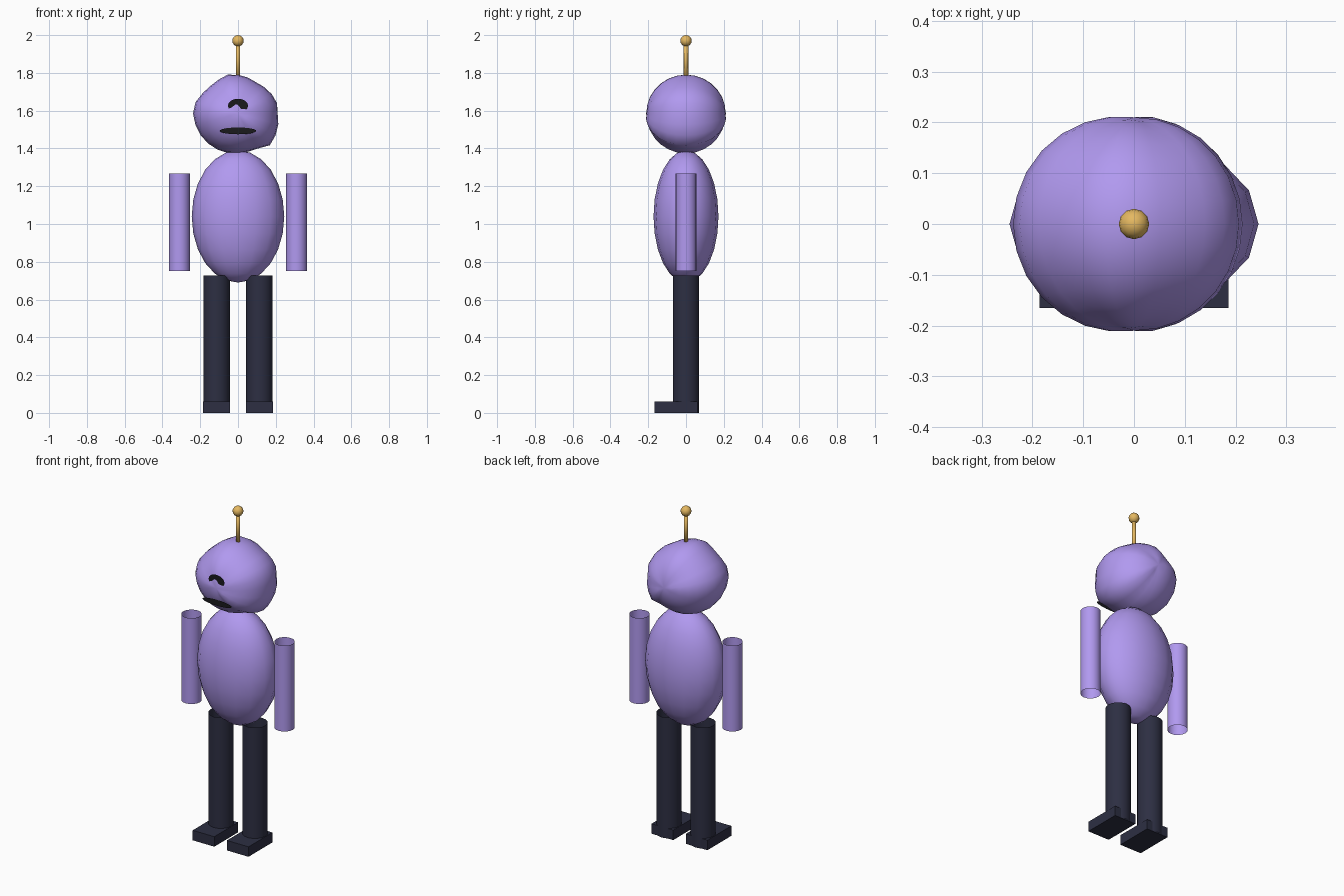
import bpy, bmesh, math
from mathutils import Vector, Matrix

if "Cube" in bpy.data.objects:
    bpy.data.objects.remove(bpy.data.objects["Cube"])


def material(name, rgb):
    m = bpy.data.materials.new(name)
    m.diffuse_color = (*rgb, 1)
    m.use_nodes = True
    m.node_tree.nodes["Principled BSDF"].inputs["Base Color"].default_value = m.diffuse_color
    return m


PURPLE = material("purple", (0.44, 0.32, 0.87))
NAVY = material("navy", (0.026, 0.028, 0.055))
GOLD = material("gold", (0.78, 0.48, 0.12))
BLACK = material("black", (0.01, 0.01, 0.012))


def finish(name, bm, mat, loc=(0, 0, 0), smooth=True):
    bmesh.ops.recalc_face_normals(bm, faces=bm.faces)
    me = bpy.data.meshes.new(name)
    for f in bm.faces:
        f.smooth = smooth
    bm.to_mesh(me)
    bm.free()
    ob = bpy.data.objects.new(name, me)
    ob.location = loc
    me.materials.append(mat)
    bpy.context.collection.objects.link(ob)
    return ob


def ellipsoid(name, loc, radii, mat, seg=16, rings=12):
    bm = bmesh.new()
    bmesh.ops.create_uvsphere(bm, u_segments=seg, v_segments=rings, radius=1,
                              matrix=Matrix.Diagonal((*radii, 1)))
    return finish(name, bm, mat, loc)


def tube(name, x, z0, z1, r, mat, caps=False, seg=16):
    bm = bmesh.new()
    bmesh.ops.create_cone(bm, cap_ends=caps, segments=seg, radius1=r, radius2=r, depth=z1 - z0)
    return finish(name, bm, mat, (x, 0, (z0 + z1) / 2))


def disc(name, loc, rx, rz, mat):
    bm = bmesh.new()
    ring = [bm.verts.new((rx * math.cos(a), 0, rz * math.sin(a)))
            for a in (2 * math.pi * i / 20 for i in range(20))]
    bm.faces.new(ring)
    return finish(name, bm, mat, loc, False)


# Torso
ellipsoid("torso", (0, 0, 1.04), (0.245, 0.172, 0.35), PURPLE)

# Lumpy head: radius varies with the angle in the front plane, fading towards front and back
LUMPS = [(-180, .238), (-151, .229), (-113, .218), (-98, .213), (-64, .207), (-45, .238),
         (-19, .224), (0, .21), (16, .214), (33, .204), (58, .190), (87, .203),
         (104, .213), (124, .205), (142, .207), (166, .234), (180, .238)]


def lump(deg):
    for (a, ra), (b, rb) in zip(LUMPS, LUMPS[1:]):
        if a <= deg <= b:
            return ra + (rb - ra) * (deg - a) / (b - a)
    return 0.21


bm = bmesh.new()
bmesh.ops.create_uvsphere(bm, u_segments=24, v_segments=14, radius=1,
                          matrix=Matrix.Rotation(math.pi / 2, 4, 'X'))
for v in bm.verts:
    side = min(1, math.hypot(v.co.x, v.co.z))
    r = lump(math.degrees(math.atan2(v.co.z, v.co.x))) if side > 1e-4 else 0.21
    v.co *= 0.21 + (r - 0.21) * side
finish("head", bm, PURPLE, (0, 0, 1.585))

# Face
disc("eye", (0, -0.204, 1.626), 0.053, 0.037, BLACK)
disc("mouth", (0, -0.2, 1.493), 0.097, 0.018, BLACK)

# Antenna
tube("antenna_rod", 0, 1.77, 1.96, 0.012, GOLD, True, 10)
ellipsoid("antenna_ball", (0, 0, 1.97), (0.03, 0.03, 0.03), GOLD, 12, 8)

# Limbs: open tubes and block feet
for s, side in ((-1, "left"), (1, "right")):
    tube(side + "_arm", s * 0.31, 0.75, 1.267, 0.056, PURPLE)
    tube(side + "_leg", s * 0.113, 0.0, 0.727, 0.07, NAVY)
    bm = bmesh.new()
    bmesh.ops.create_cube(bm, size=1, matrix=Matrix.Diagonal((0.144, 0.227, 0.06, 1)))
    finish(side + "_foot", bm, NAVY, (s * 0.114, -0.052, 0.03), False)
